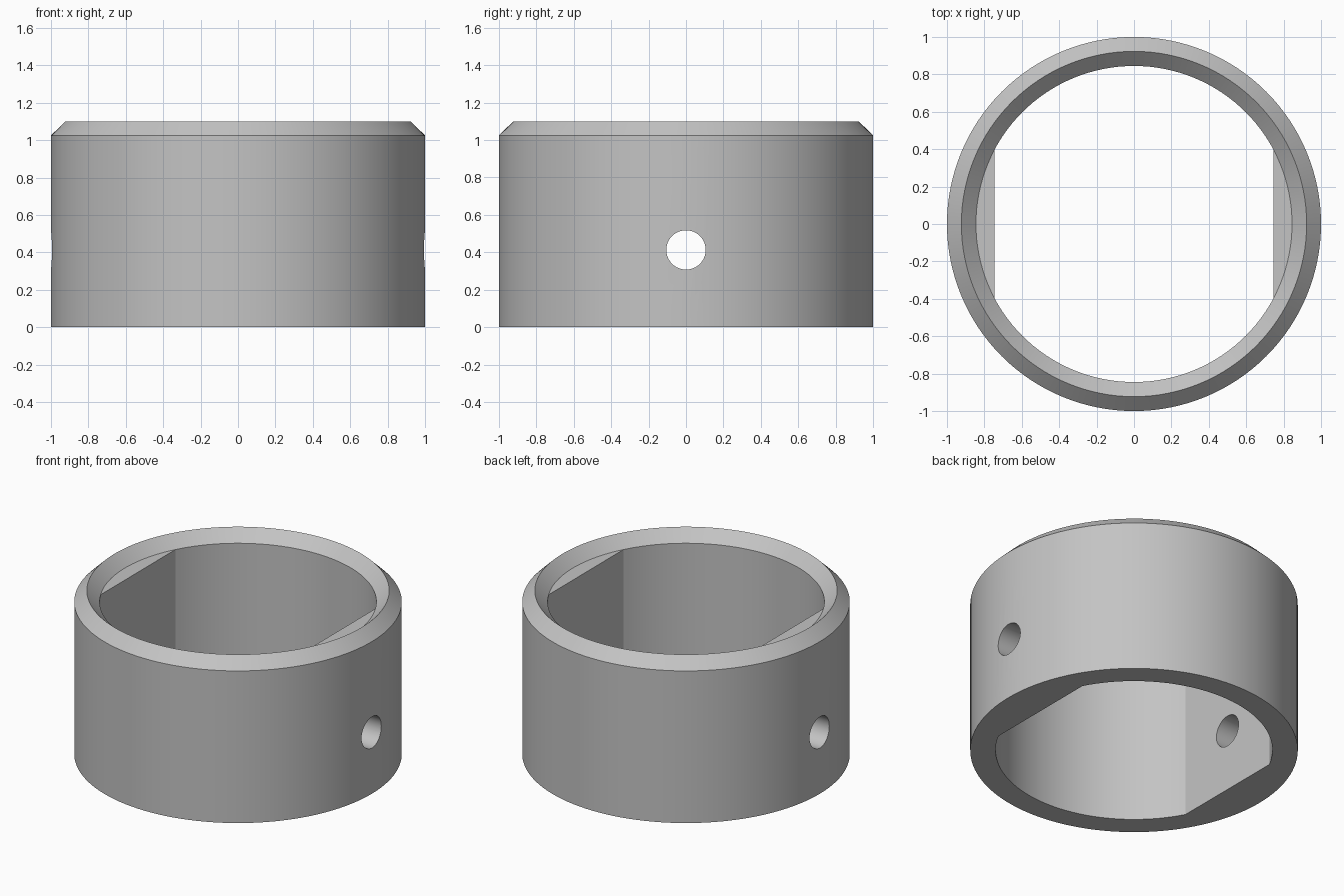
import bpy, bmesh, math

if "Cube" in bpy.data.objects:
    bpy.data.objects.remove(bpy.data.objects["Cube"])

OUTER, RIDGE, BORE, FLAT = 1.0, 0.923, 0.845, 0.745
SHOULDER, HEIGHT = 1.025, 1.1
HOLE_Z, HOLE_R = 0.413, 0.105

grey = bpy.data.materials.new("plain grey")
grey.use_nodes = True
colour = (0.55, 0.55, 0.55, 1)
grey.diffuse_color = colour
grey.node_tree.nodes["Principled BSDF"].inputs["Base Color"].default_value = colour

# Ring angles, including the exact corners where the flats meet the bore
corner = math.acos(FLAT / BORE)
steps = [2 * math.pi * i / 128 for i in range(128)]
corners = [corner, math.pi - corner, math.pi + corner, 2 * math.pi - corner]
angles = sorted([a for a in steps if min(abs(a - c) for c in corners) > 0.015] + corners)


def ring(bm, radius, z, flat=None):
    """Circle of vertices, optionally cut off by two flats across x."""
    verts = []
    for a in angles:
        x, y = radius * math.cos(a), radius * math.sin(a)
        if flat and abs(x) > flat:
            x = math.copysign(flat, x)
        verts.append(bm.verts.new((x, y, z)))
    return verts


# Collar: outer wall, bevelled rim, recessed ledges and double-flat bore
bm = bmesh.new()
rings = [
    ring(bm, OUTER, 0), ring(bm, OUTER, SHOULDER), ring(bm, RIDGE, HEIGHT),
    ring(bm, BORE, SHOULDER), ring(bm, BORE, SHOULDER, FLAT), ring(bm, BORE, 0, FLAT),
]
n = len(angles)
for low, high in zip(rings, rings[1:] + rings[:1]):
    for i in range(n):
        j = (i + 1) % n
        bm.faces.new((low[i], low[j], high[j], high[i]))
bmesh.ops.remove_doubles(bm, verts=bm.verts, dist=1e-5)
bmesh.ops.recalc_face_normals(bm, faces=bm.faces)
mesh = bpy.data.meshes.new("collar")
bm.to_mesh(mesh)
bm.free()
mesh.materials.append(grey)
collar = bpy.data.objects.new("collar", mesh)
bpy.context.collection.objects.link(collar)

# Cross hole through both flats
bpy.ops.mesh.primitive_cylinder_add(vertices=64, radius=HOLE_R, depth=3,
                                    location=(0, 0, HOLE_Z), rotation=(0, math.pi / 2, 0))
cutter = bpy.context.object
cutter.name = "cross_hole_cutter"
cutter.hide_render = True
cutter.data.materials.append(grey)

bpy.ops.object.select_all(action="DESELECT")
collar.select_set(True)
bpy.context.view_layer.objects.active = collar
cut = collar.modifiers.new("cross hole", "BOOLEAN")
cut.operation = "DIFFERENCE"
cut.solver = "EXACT"
cut.object = cutter
bpy.ops.object.modifier_apply(modifier=cut.name)
bpy.data.objects.remove(cutter)

bpy.ops.object.shade_smooth_by_angle(angle=math.radians(25))
